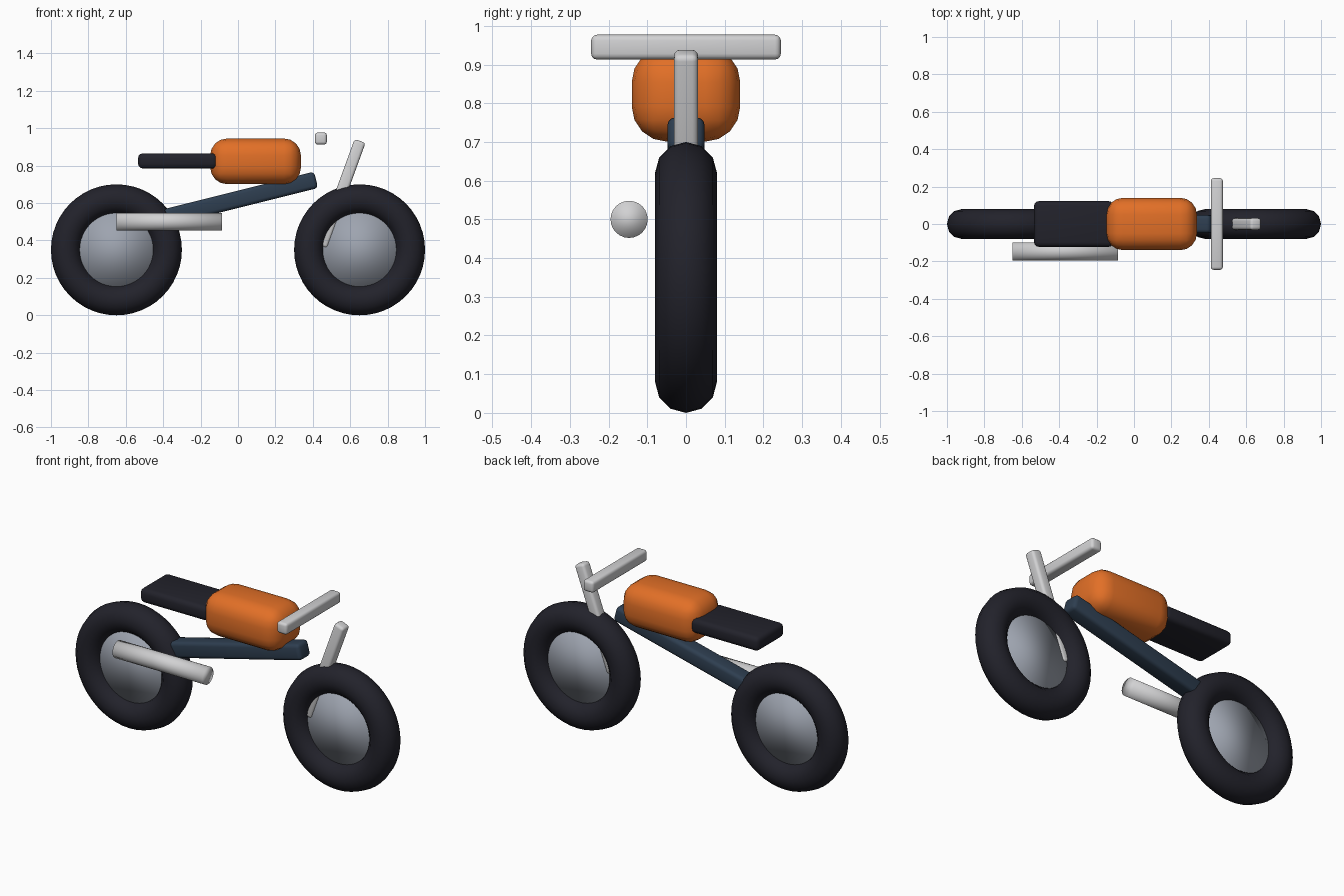
import bpy
import math

cube = bpy.data.objects.get("Cube")
if cube:
    bpy.data.objects.remove(cube, do_unlink=True)


def make_material(name, rgb):
    mat = bpy.data.materials.new(name)
    mat.use_nodes = True
    mat.diffuse_color = (*rgb, 1)
    mat.node_tree.nodes["Principled BSDF"].inputs["Base Color"].default_value = (*rgb, 1)
    return mat


black = make_material("black rubber", (0.016, 0.016, 0.024))
steel = make_material("grey steel", (0.34, 0.37, 0.43))
chrome = make_material("light chrome", (0.64, 0.64, 0.65))
orange = make_material("orange paint", (0.76, 0.16, 0.02))
navy = make_material("navy paint", (0.027, 0.048, 0.08))


def finish(name, mat):
    obj = bpy.context.object
    obj.name = obj.data.name = name
    obj.data.materials.append(mat)
    bpy.ops.object.shade_smooth()
    return obj


def rounded_box(name, mat, size, location, bevel, segments=3, tilt=0):
    """Box with rounded edges, tilted about the y axis in degrees."""
    bpy.ops.mesh.primitive_cube_add(size=1, location=location)
    obj = finish(name, mat)
    for vert in obj.data.vertices:
        vert.co = [c * s for c, s in zip(vert.co, size)]
    obj.rotation_euler.y = math.radians(tilt)
    mod = obj.modifiers.new("rounding", "BEVEL")
    mod.width = bevel
    mod.segments = segments
    mod.limit_method = "NONE"
    return obj


def cylinder(name, mat, radius, depth, location, rotation, sides=32):
    bpy.ops.mesh.primitive_cylinder_add(vertices=sides, radius=radius, depth=depth,
                                        location=location, rotation=rotation)
    return finish(name, mat)


# Wheels: a round tyre with a flat recessed disc
quarter = math.pi / 2
for side, x in (("rear", -0.65), ("front", 0.65)):
    bpy.ops.mesh.primitive_torus_add(major_radius=0.27, minor_radius=0.08,
                                     major_segments=48, minor_segments=12,
                                     location=(x, 0, 0.35), rotation=(quarter, 0, 0))
    finish(side + "_tyre", black)
    cylinder(side + "_wheel_disc", steel, 0.2, 0.05, (x, 0, 0.35), (quarter, 0, 0))

# Frame, tank and seat
rounded_box("frame_beam", navy, (0.86, 0.096, 0.09), (0, 0, 0.62), 0.02, tilt=-14)
rounded_box("fuel_tank", orange, (0.485, 0.28, 0.244), (0.094, 0, 0.823), 0.09, 4)
rounded_box("seat", black, (0.425, 0.244, 0.08), (-0.322, 0, 0.825), 0.025)

# Steering
rounded_box("front_fork", chrome, (0.062, 0.062, 0.6), (0.55, 0, 0.65), 0.015, tilt=20)
rounded_box("handlebar", chrome, (0.064, 0.49, 0.064), (0.443, 0, 0.945), 0.015)

# Exhaust on the right side
cylinder("exhaust_pipe", chrome, 0.048, 0.565, (-0.367, -0.147, 0.5), (0, quarter, 0), 24)
